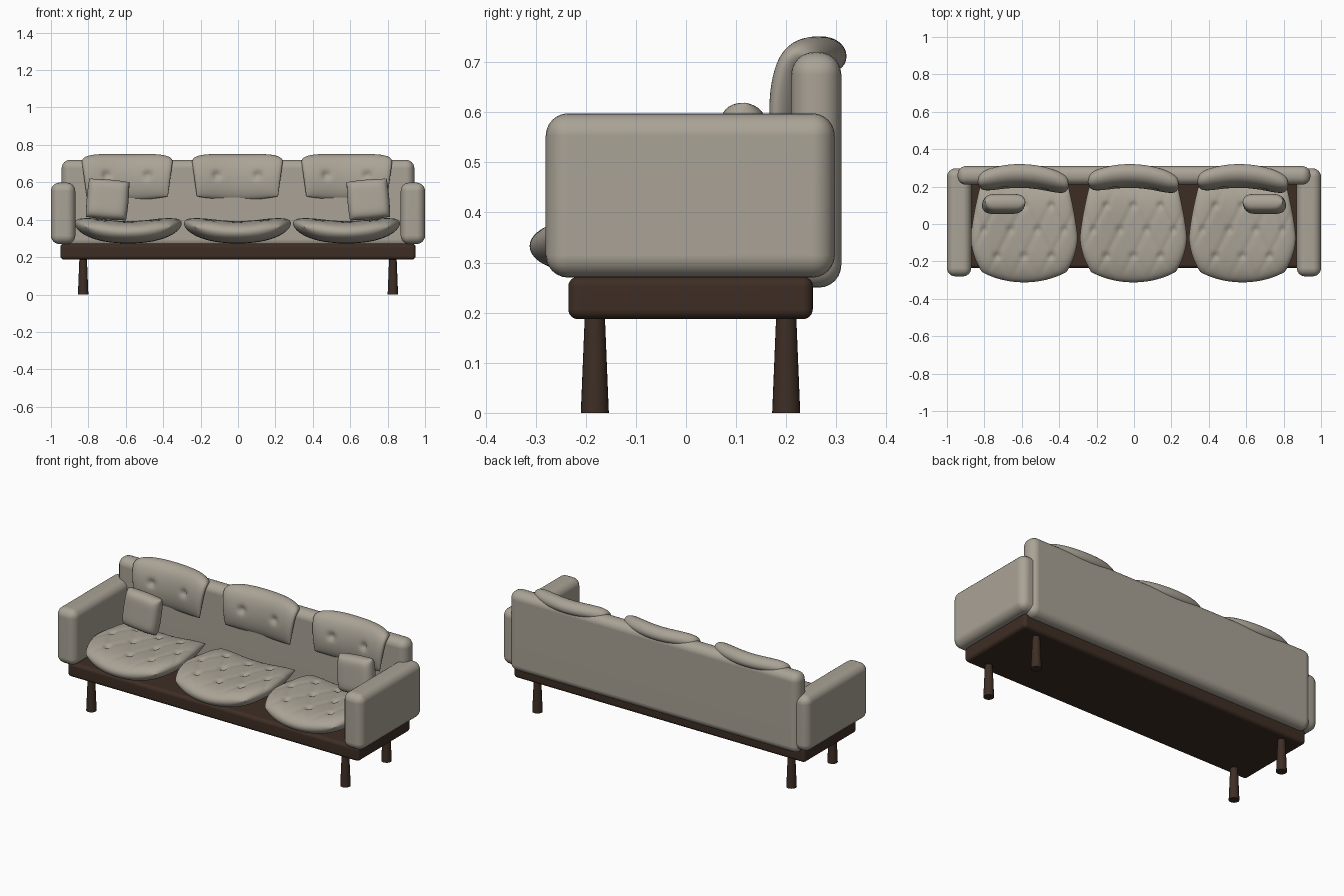
import bpy, bmesh, math
from mathutils import Vector, Matrix

if "Cube" in bpy.data.objects:
    bpy.data.objects.remove(bpy.data.objects["Cube"])


def material(name, rgb):
    m = bpy.data.materials.new(name)
    m.diffuse_color = (*rgb, 1)
    m.use_nodes = True
    m.node_tree.nodes["Principled BSDF"].inputs["Base Color"].default_value = m.diffuse_color
    return m


FABRIC = material("warm grey fabric", (0.40, 0.365, 0.305))
WOOD = material("dark walnut", (0.048, 0.027, 0.018))


def finish(bm, name, mat, angle=None):
    bmesh.ops.recalc_face_normals(bm, faces=bm.faces)
    me = bpy.data.meshes.new(name)
    bm.to_mesh(me)
    bm.free()
    ob = bpy.data.objects.new(name, me)
    bpy.context.collection.objects.link(ob)
    me.materials.append(mat)
    for p in me.polygons:
        p.use_smooth = True
    if angle:
        bpy.ops.object.select_all(action='DESELECT')
        ob.select_set(True)
        bpy.context.view_layer.objects.active = ob
        bpy.ops.object.shade_smooth_by_angle(angle=angle)
    return ob


def rounded_box(name, lo, hi, radius, mat):
    bm = bmesh.new()
    bmesh.ops.create_cube(bm, size=1)
    for v in bm.verts:
        v.co = Vector([(a + b) / 2 + c * (b - a) for a, b, c in zip(lo, hi, v.co)])
    ob = finish(bm, name, mat)
    bev = ob.modifiers.new("bevel", 'BEVEL')
    bev.width, bev.segments = radius, 6
    ob.modifiers.new("normals", 'WEIGHTED_NORMAL')
    return ob


def pillow(name, shape, n=44, p=4, k_neg=0.1, k_pos=0.1):
    """Two puffed sheets joined at the rim; shape(u, v, side, height) gives a point."""
    bm = bmesh.new()
    for side in (1, -1):
        grid = []
        for j in range(n + 1):
            row = []
            for i in range(n + 1):
                u = math.sin(math.pi * (i / n - 0.5))
                v = math.sin(math.pi * (j / n - 0.5))
                h = math.sqrt(max(0, (1 - abs(u) ** p) * (1 - abs(v) ** p)))
                k = k_neg if v < 0 else k_pos
                a, b = u * math.sqrt(1 - k * v * v), v * math.sqrt(1 - k * u * u)
                row.append(bm.verts.new(shape(a, b, side, h)))
            grid.append(row)
        for j in range(n):
            for i in range(n):
                bm.faces.new((grid[j][i], grid[j][i + 1], grid[j + 1][i + 1], grid[j + 1][i]))
    bmesh.ops.remove_doubles(bm, verts=bm.verts, dist=0.0002)
    return finish(bm, name, FABRIC)


def dimple(x, y, points, radius):
    return sum(math.exp(-((x - a) ** 2 + (y - b) ** 2) / radius ** 2) for a, b in points)


# wooden platform, padded back and arms
rounded_box("base", (-0.95, -0.235, 0.187), (0.95, 0.253, 0.272), 0.02, WOOD)
rounded_box("backrest", (-0.943, 0.21, 0.25), (0.943, 0.31, 0.72), 0.045, FABRIC)
for s, side in ((-1, "left"), (1, "right")):
    xs = sorted((s * 0.87, s * 1.0))
    rounded_box(side + "_arm", (xs[0], -0.28, 0.27), (xs[1], 0.297, 0.598), 0.045, FABRIC)

# legs, widening to the floor
for s, side in ((-1, "left"), (1, "right")):
    for y, place in ((-0.182, "front"), (0.2, "back")):
        bm = bmesh.new()
        bmesh.ops.create_cone(bm, cap_ends=True, segments=24, radius1=0.028, radius2=0.02,
                              depth=0.195, matrix=Matrix.Translation((s * 0.828, y, 0.0975)))
        finish(bm, f"{place}_{side}_leg", WOOD, math.radians(40))

# tufted seat cushions
TUFTS = [(x, y) for y, xs in ((0.1, (-0.145, 0, 0.145)), (-0.03, (-0.215, -0.072, 0.072, 0.215)),
                              (-0.17, (-0.145, 0, 0.145))) for x in xs]


def seat_shape(cx):
    def shape(u, v, side, h):
        y = -0.05 + 0.262 * v
        x = u * (0.287 - 0.14 * max(0, y + 0.08) ** 1.1)
        z = 0.333 + 0.047 * u * u + side * 0.06 * h
        if side > 0:
            # buttons and the diagonal folds linking them
            a, b = x / 0.144, (y + 0.03) / 0.27
            fold = max(math.exp(-(math.sin(math.pi * (a + q * b + 0.5)) / 0.3) ** 2) for q in (1, -1))
            z -= h * (0.016 * dimple(x, y, TUFTS, 0.016) + 0.005 * fold * max(0, 1 - abs(v) ** 3))
        return Vector((cx + x, y, z))
    return shape


for cx, name in ((-0.587, "left"), (-0.003, "middle"), (0.58, "right")):
    pillow(name + "_seat_cushion", seat_shape(cx), n=64, k_neg=0.38, k_pos=0.12)


# back cushions, folding over the top of the backrest
def back_shape(cx):
    p0, p1, p2 = Vector((0.182, 0.508)), Vector((0.187, 0.775)), Vector((0.263, 0.693))

    def shape(u, v, side, h):
        t = (v + 1) / 2
        c = p0 * (1 - t) ** 2 + p1 * 2 * t * (1 - t) + p2 * t * t
        d = ((p1 - p0) * (1 - t) + (p2 - p1) * t).normalized()
        x = u * (0.228 + 0.015 * min(1, t * 1.6))
        thick = 0.044 * h
        if side > 0:
            thick -= 0.022 * h * dimple(x, c.y, [(-0.11, 0.635), (0.108, 0.635)], 0.018)
        y = c.x - d.y * side * thick + 0.047 * (1 - u * u) - 0.008 * u
        z = c.y + d.x * side * thick + 0.008 * u * u - 0.004
        return Vector((cx + x, y, z))
    return shape


for cx, name in ((-0.592, "left"), (-0.003, "middle"), (0.582, "right")):
    pillow(name + "_back_cushion", back_shape(cx), k_neg=0.1, k_pos=0.08)

# small throw pillows
for s, name in ((-1, "left"), (1, "right")):
    turn = Matrix.Rotation(math.radians(-5 * s), 3, 'Y') @ Matrix.Rotation(math.radians(-6), 3, 'X')

    def throw_shape(u, v, side, h):
        local = Vector((0.112 * u, -side * 0.048 * h, 0.107 * v))
        return Vector((s * 0.697, 0.107, 0.508)) + turn @ local
    pillow(name + "_throw_pillow", throw_shape, n=28, p=6, k_neg=0.08, k_pos=0.08)
